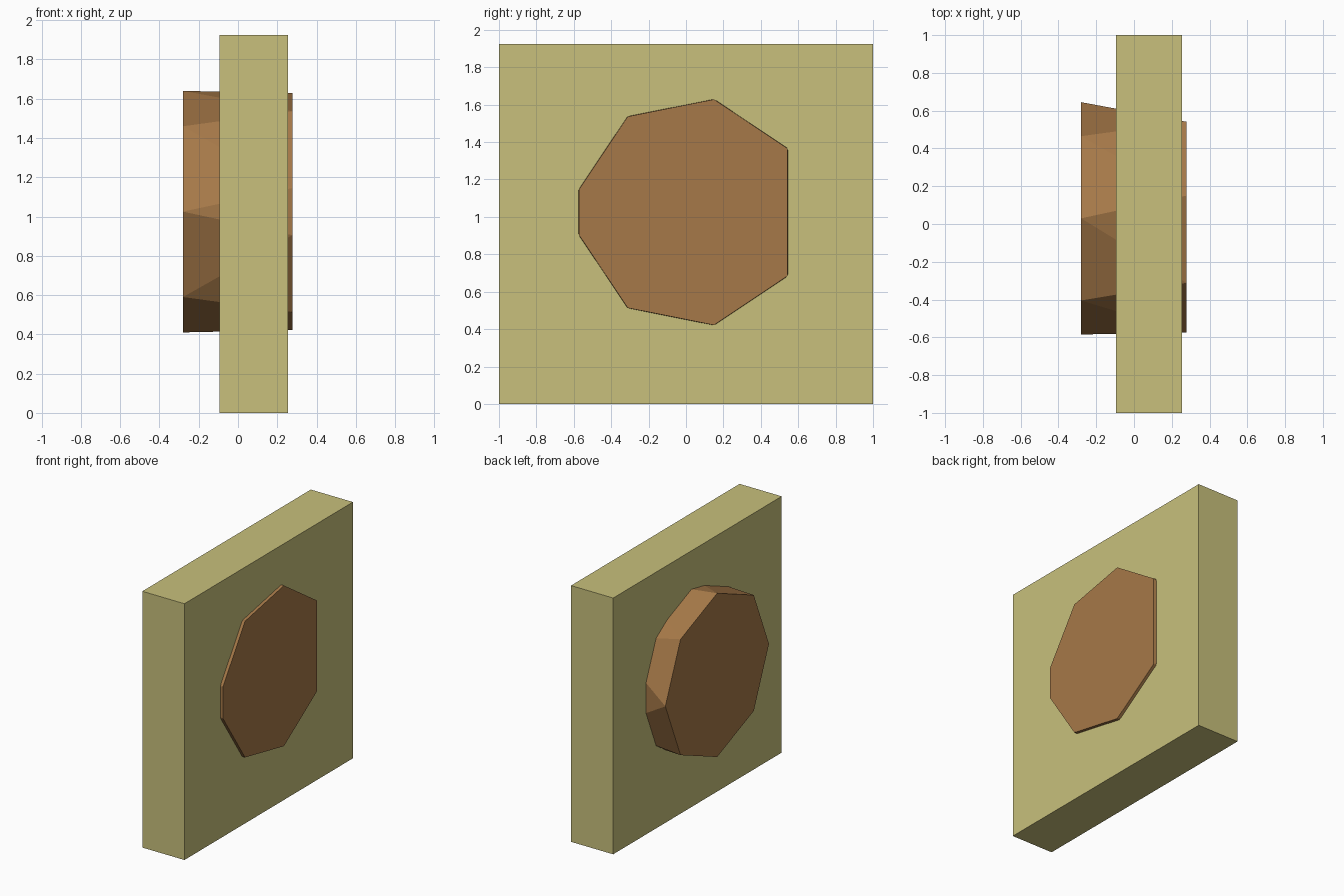
import bpy, bmesh
from math import cos, sin, radians

if "Cube" in bpy.data.objects:
    bpy.data.objects.remove(bpy.data.objects["Cube"])


def finish(name, bm, color):
    bmesh.ops.recalc_face_normals(bm, faces=bm.faces[:])
    mesh = bpy.data.meshes.new(name)
    bm.to_mesh(mesh)
    bm.free()
    obj = bpy.data.objects.new(name, mesh)
    bpy.context.collection.objects.link(obj)
    mat = bpy.data.materials.new(name + "_colour")
    mat.diffuse_color = (*color, 1)
    mat.use_nodes = True
    mat.node_tree.nodes["Principled BSDF"].inputs["Base Color"].default_value = mat.diffuse_color
    mesh.materials.append(mat)
    return obj


# upright square slab
bm = bmesh.new()
bmesh.ops.create_cube(bm, size=1)
for v in bm.verts:
    v.co.x = 0.08 + v.co.x * 0.35
    v.co.y *= 2
    v.co.z = (v.co.z + 0.5) * 1.925
finish("slab", bm, (0.58, 0.53, 0.2))

# faceted plug: regular octagon at the left end, skewed octagon at the right end
CY, CZ, R = 0.03, 1.025, 0.615
left_angles = [45 * i for i in range(8)]
right_angles = [s * (33.75 + 45 * i) for s in (1, -1) for i in range(4)]
bm = bmesh.new()
for x, angles in ((-0.28, left_angles), (0.277, right_angles)):
    for a in angles:
        bm.verts.new((x, CY + R * cos(radians(a)), CZ + R * sin(radians(a))))
bmesh.ops.convex_hull(bm, input=bm.verts[:])
bmesh.ops.dissolve_limit(bm, angle_limit=radians(0.5), verts=bm.verts[:], edges=bm.edges[:])
finish("plug", bm, (0.38, 0.19, 0.065))
